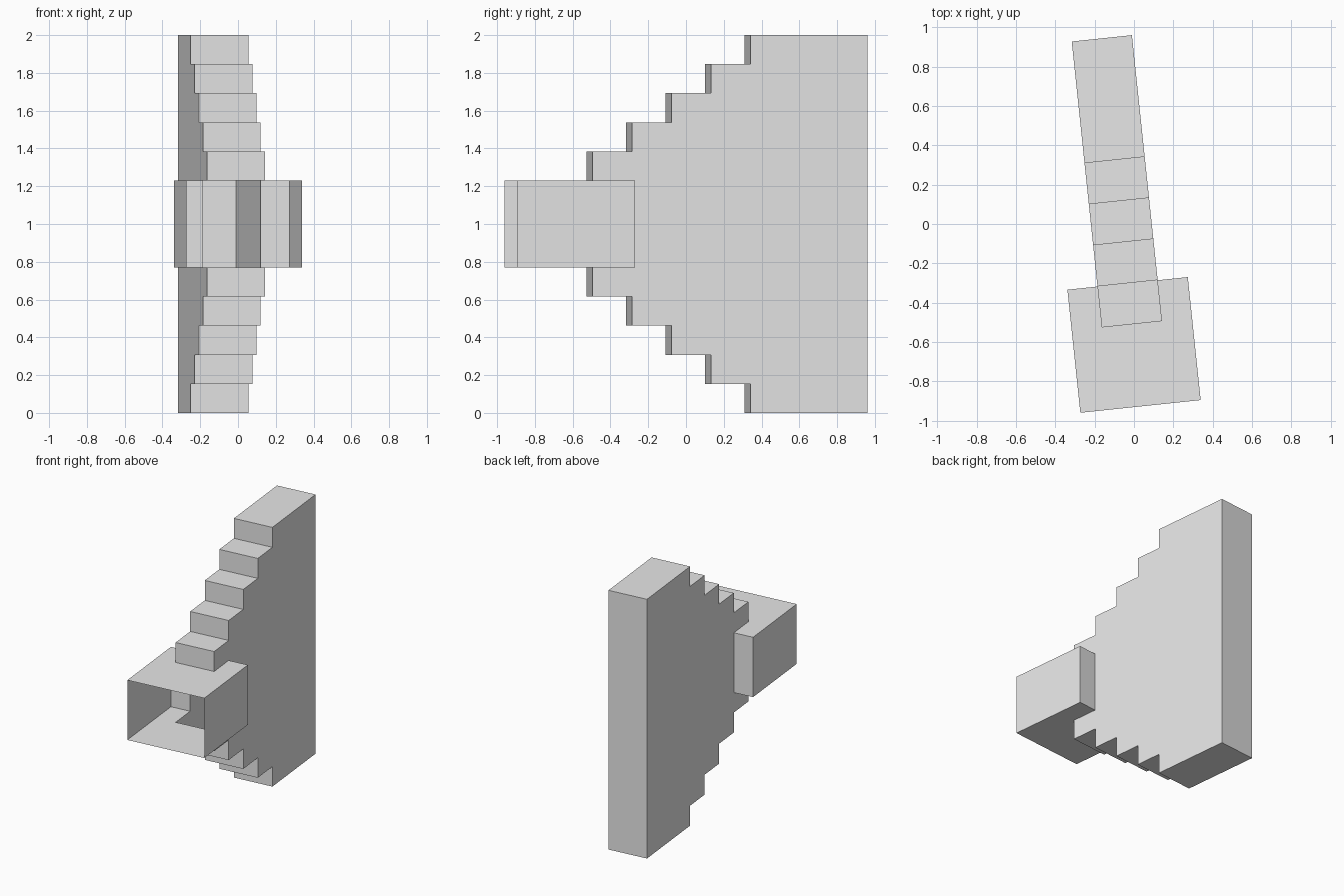
import bpy
import bmesh
from math import radians

if "Cube" in bpy.data.objects:
    bpy.data.objects.remove(bpy.data.objects["Cube"], do_unlink=True)

UNIT = 2 / 13            # height of one step
RUN = 0.21               # depth of one step
CENTRE = -0.064          # middle of the body across its width
BACK, TOP_FRONT = 0.956, 0.334
BOX_FRONT, BOX_BACK = -0.926, -0.297

grey = bpy.data.materials.new("light_grey")
grey.use_nodes = True
grey.diffuse_color = (0.8, 0.8, 0.8, 1)
grey.node_tree.nodes["Principled BSDF"].inputs["Base Color"].default_value = (0.8, 0.8, 0.8, 1)


def prism(name, profile, width):
    """Extrude a (y, z) profile across x, centred on the body."""
    bm = bmesh.new()
    face = bm.faces.new([bm.verts.new((CENTRE - width / 2, y, z)) for y, z in profile])
    side = bmesh.ops.extrude_face_region(bm, geom=[face])
    verts = [g for g in side["geom"] if isinstance(g, bmesh.types.BMVert)]
    bmesh.ops.translate(bm, verts=verts, vec=(width, 0, 0))
    bmesh.ops.recalc_face_normals(bm, faces=bm.faces)
    mesh = bpy.data.meshes.new(name)
    bm.to_mesh(mesh)
    bm.free()
    mesh.materials.append(grey)
    obj = bpy.data.objects.new(name, mesh)
    bpy.context.collection.objects.link(obj)
    return obj


# Stepped slab: lower stairs, mirrored to make the upper stairs
lower = [(BACK, 0)]
for i in range(5):
    y = TOP_FRONT - i * RUN
    lower.append((y, i * UNIT))
    if i < 4:
        lower.append((y, (i + 1) * UNIT))
upper = [(y, 2 - z) for y, z in reversed(lower)]
body = prism("stepped_hollow_body", lower + upper, 2 * UNIT)

# Box mouth, joined so that its inside runs into the slab
low, high = 5 * UNIT, 8 * UNIT
mouth = prism("box_mouth", [(BOX_FRONT, low), (BOX_BACK, low),
                            (BOX_BACK, high), (BOX_FRONT, high)], 4 * UNIT)
join = body.modifiers.new("join", "BOOLEAN")
join.operation = "UNION"
join.solver = "EXACT"
join.object = mouth
bpy.context.view_layer.update()
shell = bpy.data.meshes.new_from_object(
    body.evaluated_get(bpy.context.evaluated_depsgraph_get()))
body.modifiers.clear()
body.data = shell
bpy.data.objects.remove(mouth, do_unlink=True)

# Open the front of the mouth
bm = bmesh.new()
bm.from_mesh(shell)
front = [f for f in bm.faces if all(v.co.y < BOX_FRONT + 0.01 for v in f.verts)]
bmesh.ops.delete(bm, geom=front, context="FACES")
bm.to_mesh(shell)
bm.free()

body.rotation_euler.z = radians(6)
